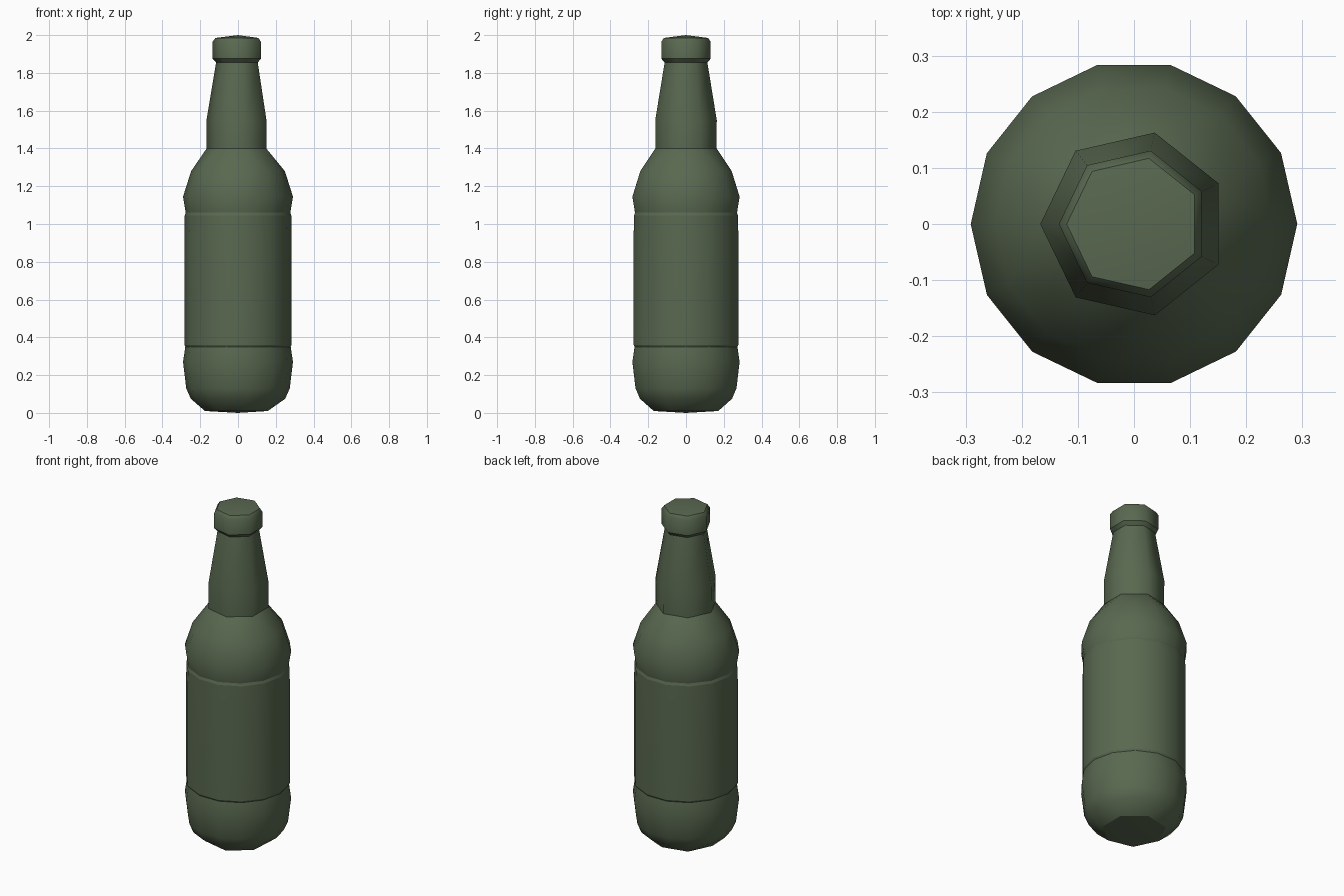
import bpy, bmesh, math

if "Cube" in bpy.data.objects:
    bpy.data.objects.remove(bpy.data.objects["Cube"])

glass = bpy.data.materials.new("green_glass")
glass.diffuse_color = (0.10, 0.14, 0.08, 1)
glass.use_nodes = True
glass.node_tree.nodes["Principled BSDF"].inputs["Base Color"].default_value = glass.diffuse_color

# (radius, height, sides, sharp edge loop)
PROFILE = [
    (0.175, 0.010, 7, True),    # base
    (0.250, 0.075, 14, False),
    (0.274, 0.130, 14, False),
    (0.291, 0.270, 14, False),  # heel bulge
    (0.279, 0.350, 14, True),
    (0.284, 0.360, 14, True),   # label panel
    (0.284, 0.950, 14, False),
    (0.282, 1.045, 14, True),
    (0.277, 1.060, 14, True),   # groove under the shoulder
    (0.291, 1.145, 14, False),
    (0.248, 1.280, 14, False),  # shoulder
    (0.166, 1.400, 7, True),    # neck
    (0.167, 1.550, 7, False),
    (0.116, 1.855, 7, True),
    (0.134, 1.875, 7, True),    # lip
    (0.134, 1.965, 7, False),
    (0.120, 1.985, 7, True),
]


def add_ring(bm, r, z, n):
    return [bm.verts.new((r * math.cos(2 * math.pi * i / n + 0.45),
                          r * math.sin(2 * math.pi * i / n + 0.45), z)) for i in range(n)]


def join_rings(bm, a, b):
    n, m = len(a), len(b)
    if n == m:
        for i in range(n):
            bm.faces.new((a[i], a[(i + 1) % n], b[(i + 1) % n], b[i]))
        return
    # one ring has twice the sides of the other
    big, small = (a, b) if n > m else (b, a)
    for k in range(len(small)):
        p, q, s = big[2 * k], big[2 * k + 1], big[(2 * k + 2) % len(big)]
        u, v = small[k], small[(k + 1) % len(small)]
        for f in ((p, q, u), (q, s, v), (q, v, u)):
            bm.faces.new(f)


bm = bmesh.new()
rings = [add_ring(bm, r, z, n) for r, z, n, _ in PROFILE]
for lower, upper in zip(rings, rings[1:]):
    join_rings(bm, lower, upper)

# base centre touches the ground, top cap is slightly domed
for ring, z in ((rings[0], 0.0), (rings[-1], 2.0)):
    c = bm.verts.new((0, 0, z))
    for i in range(len(ring)):
        bm.faces.new((ring[i], ring[(i + 1) % len(ring)], c))

bmesh.ops.recalc_face_normals(bm, faces=bm.faces[:])
for f in bm.faces:
    f.smooth = True
for ring, spec in zip(rings, PROFILE):
    if spec[3]:
        for i in range(len(ring)):
            bm.edges.get((ring[i], ring[(i + 1) % len(ring)])).smooth = False

mesh = bpy.data.meshes.new("bottle")
bm.to_mesh(mesh)
bm.free()
mesh.materials.append(glass)
bpy.context.collection.objects.link(bpy.data.objects.new("bottle", mesh))
